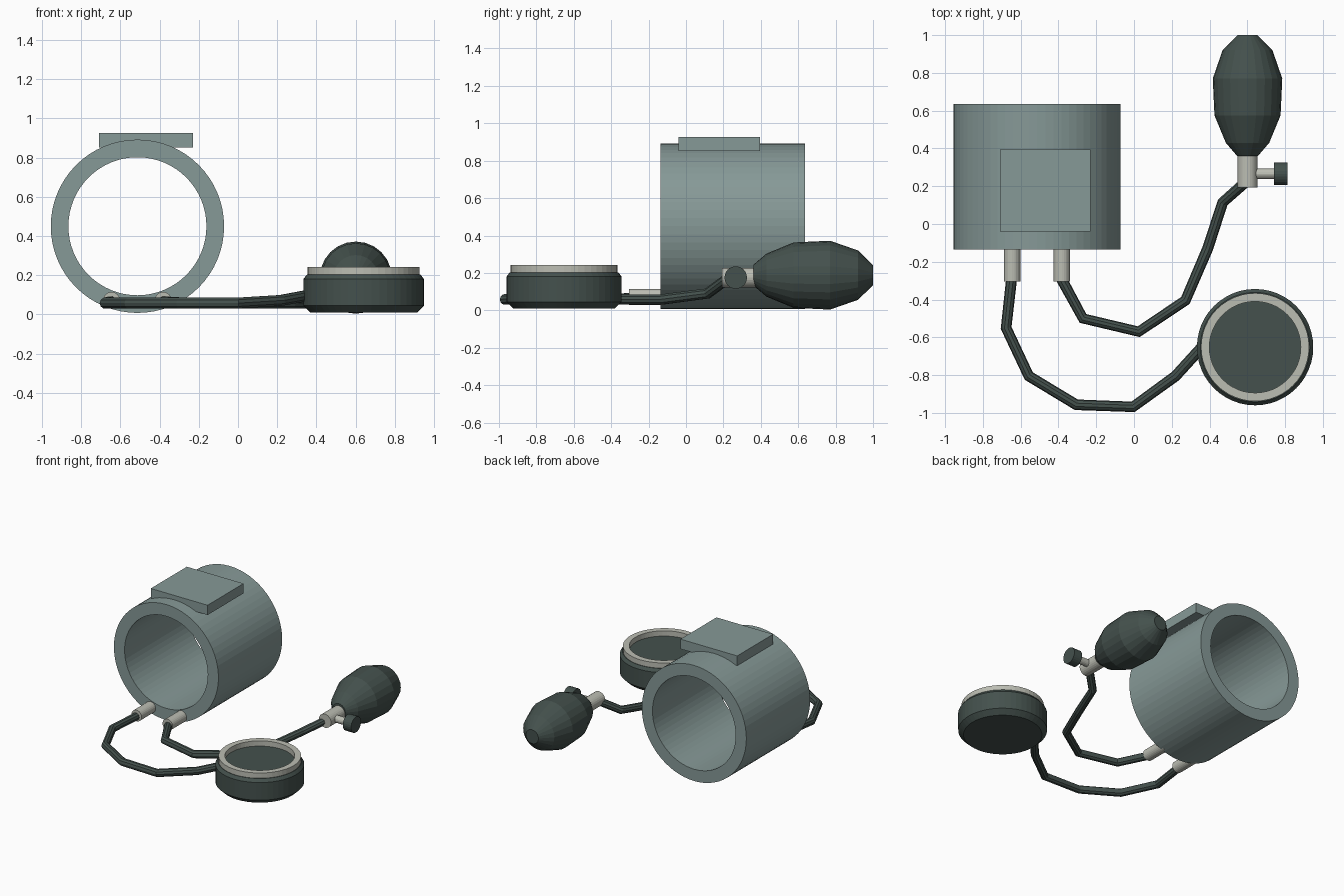
import bpy
import bmesh
from math import cos, sin, tau
from mathutils import Vector

default = bpy.data.objects.get("Cube")
if default:
    bpy.data.objects.remove(default, do_unlink=True)


def material(name, rgb):
    mat = bpy.data.materials.new(name)
    mat.use_nodes = True
    mat.diffuse_color = (*rgb, 1)
    mat.node_tree.nodes["Principled BSDF"].inputs["Base Color"].default_value = (*rgb, 1)
    return mat


fabric = material("grey green fabric", (0.24, 0.32, 0.31))
rubber = material("dark green rubber", (0.058, 0.082, 0.074))
metal = material("pale metal", (0.50, 0.51, 0.45))


def add_mesh(name, bm, mat):
    bmesh.ops.recalc_face_normals(bm, faces=bm.faces[:])
    mesh = bpy.data.meshes.new(name)
    bm.to_mesh(mesh)
    bm.free()
    mesh.materials.append(mat)
    obj = bpy.data.objects.new(name, mesh)
    bpy.context.collection.objects.link(obj)
    return obj


def lathe(name, profile, centre, axis, mat, sides=32, hollow=False):
    """Turn (radius, height) points about an axis; hollow joins last to first, else ends are capped."""
    bm = bmesh.new()
    turn = Vector((0, 0, 1)).rotation_difference(Vector(axis))
    rings = []
    for r, h in profile:
        points = [Vector((r * cos(tau * i / sides), r * sin(tau * i / sides), h)) for i in range(sides)]
        rings.append([bm.verts.new(turn @ p + Vector(centre)) for p in points])
    pairs = list(zip(rings, rings[1:]))
    if hollow:
        pairs.append((rings[-1], rings[0]))
    else:
        bm.faces.new(rings[0])
        bm.faces.new(rings[-1])
    for a, b in pairs:
        for i in range(sides):
            j = (i + 1) % sides
            bm.faces.new((a[i], a[j], b[j], b[i]))
    return add_mesh(name, bm, mat)


def rod(name, start, axis, length, radius, mat, sides=24):
    return lathe(name, [(radius, 0), (radius, length)], start, axis, mat, sides)


def tube(name, points, radius, mat):
    curve = bpy.data.curves.new(name, "CURVE")
    curve.dimensions = "3D"
    curve.bevel_depth = radius
    curve.bevel_resolution = 3
    curve.use_fill_caps = True
    spline = curve.splines.new("POLY")
    spline.points.add(len(points) - 1)
    for p, co in zip(spline.points, points):
        p.co = (*co, 1)
    spline.use_smooth = False
    curve.materials.append(mat)
    obj = bpy.data.objects.new(name, curve)
    bpy.context.collection.objects.link(obj)
    return obj


X, Y, Z = (1, 0, 0), (0, 1, 0), (0, 0, 1)

# Arm cuff with its fastening patch
lathe("cuff", [(0.442, 0), (0.442, 0.77), (0.352, 0.77), (0.352, 0)],
      (-0.513, -0.135, 0.45), Y, fabric, 64, hollow=True)
bm = bmesh.new()
bmesh.ops.create_cube(bm, size=1)
bmesh.ops.scale(bm, vec=(0.48, 0.435, 0.075), verts=bm.verts)
bmesh.ops.translate(bm, vec=(-0.47, 0.178, 0.888), verts=bm.verts)
add_mesh("fastening_patch", bm, fabric)

# Hose connectors on the cuff
for side, x in (("right", -0.645), ("left", -0.382)):
    rod(side + "_connector", (x, -0.305, 0.072), Y, 0.19, 0.043, metal)

# Hoses to the gauge and to the bulb
low = 0.058
tube("gauge_hose", [(-0.647, -0.28, 0.065), (-0.677, -0.55, low), (-0.557, -0.805, low),
                    (-0.305, -0.957, low), (-0.005, -0.968, low), (0.22, -0.805, 0.072),
                    (0.37, -0.64, 0.1)], 0.029, rubber)
tube("bulb_hose", [(-0.39, -0.28, 0.065), (-0.27, -0.5, low), (0.025, -0.57, low),
                   (0.272, -0.405, low), (0.39, -0.13, low), (0.47, 0.115, 0.09),
                   (0.6, 0.23, 0.175)], 0.029, rubber)

# Pressure gauge: chamfered body and raised rim
gauge = (0.641, -0.652, 0)
lathe("gauge_body", [(0.272, 0.01), (0.308, 0.045), (0.308, 0.18), (0.29, 0.203)],
      gauge, Z, rubber, 48)
lathe("gauge_rim", [(0.286, 0.19), (0.286, 0.243), (0.242, 0.243), (0.242, 0.19)],
      gauge, Z, metal, 48, hollow=True)

# Squeeze bulb
lathe("bulb", [(0.055, 0.36), (0.115, 0.43), (0.175, 0.575), (0.184, 0.77), (0.132, 0.92), (0.053, 1)],
      (0.601, 0, 0.188), Y, rubber, 24)

# Release valve with its side screw
rod("valve_body", (0.601, 0.192, 0.175), Y, 0.18, 0.052, metal)
rod("valve_stem", (0.62, 0.266, 0.175), X, 0.13, 0.027, metal, 16)
rod("valve_knob", (0.742, 0.266, 0.175), X, 0.07, 0.06, rubber)
